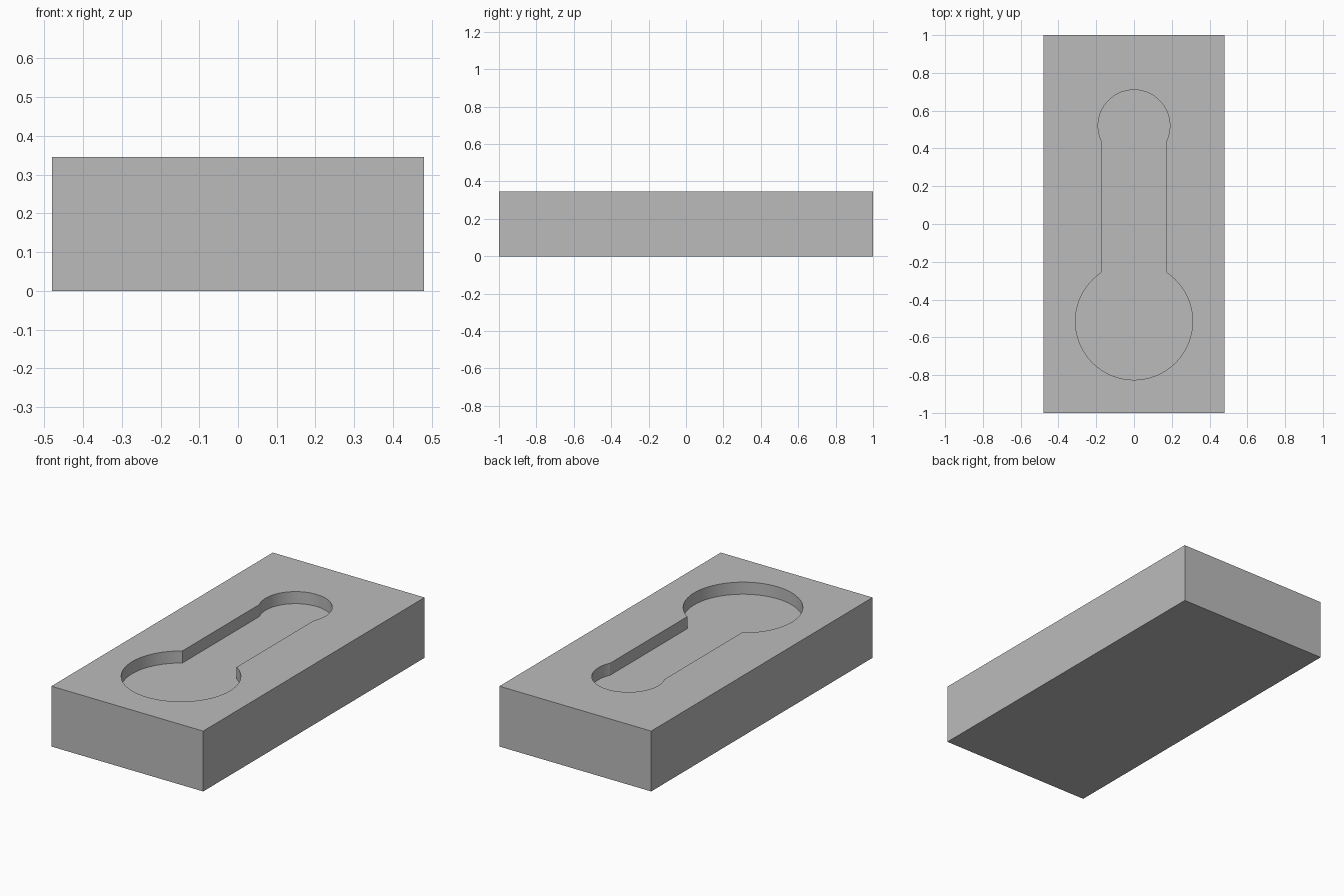
import bpy
import bmesh
import math

if "Cube" in bpy.data.objects:
    bpy.data.objects.remove(bpy.data.objects["Cube"], do_unlink=True)

WIDTH, LENGTH, HEIGHT = 0.96, 2.0, 0.345
RECESS_DEPTH = 0.069
SLOT_HALF = 0.172
BIG_Y, BIG_R = -0.515, 0.31
SMALL_Y, SMALL_R = 0.52, 0.19

grey = bpy.data.materials.new("plain grey")
grey.use_nodes = True
colour = (0.5, 0.5, 0.5, 1.0)
grey.diffuse_color = colour
grey.node_tree.nodes["Principled BSDF"].inputs["Base Color"].default_value = colour


def arc(cy, radius, start, end, steps):
    """Points on a circle centred on the long axis."""
    angles = [start + (end - start) * i / steps for i in range(steps + 1)]
    return [(radius * math.cos(a), cy + radius * math.sin(a)) for a in angles]


def prism(name, outline, bottom, top):
    """Extrude a closed counterclockwise outline upward."""
    bm = bmesh.new()
    base = bm.faces.new([bm.verts.new((x, y, bottom)) for x, y in outline])
    raised = bmesh.ops.extrude_face_region(bm, geom=[base], use_keep_orig=True)
    verts = [v for v in raised["geom"] if isinstance(v, bmesh.types.BMVert)]
    bmesh.ops.translate(bm, verts=verts, vec=(0, 0, top - bottom))
    bmesh.ops.recalc_face_normals(bm, faces=bm.faces)
    mesh = bpy.data.meshes.new(name)
    bm.to_mesh(mesh)
    bm.free()
    mesh.materials.append(grey)
    obj = bpy.data.objects.new(name, mesh)
    bpy.context.collection.objects.link(obj)
    return obj


# Solid rectangular block
hx, hy = WIDTH / 2, LENGTH / 2
block = prism("block", [(-hx, -hy), (hx, -hy), (hx, hy), (-hx, hy)], 0, HEIGHT)

# Recess outline: large round pocket, straight slot, small round pocket
big = math.acos(SLOT_HALF / BIG_R)
small = math.acos(SLOT_HALF / SMALL_R)
outline = arc(SMALL_Y, SMALL_R, -small, math.pi + small, 64)
outline += arc(BIG_Y, BIG_R, math.pi - big, math.tau + big, 80)
cutter = prism("recess_cutter", outline, HEIGHT - RECESS_DEPTH, HEIGHT + 0.1)
cutter.hide_render = True

# Cut the recess into the block
cut = block.modifiers.new("recess", 'BOOLEAN')
cut.operation = 'DIFFERENCE'
cut.solver = 'EXACT'
cut.object = cutter
bpy.ops.object.select_all(action='DESELECT')
block.select_set(True)
bpy.context.view_layer.objects.active = block
bpy.ops.object.modifier_apply(modifier=cut.name)
bpy.data.objects.remove(cutter, do_unlink=True)

# Smooth curved recess walls, crisp edges
bpy.ops.object.shade_smooth_by_angle(angle=math.radians(20))
